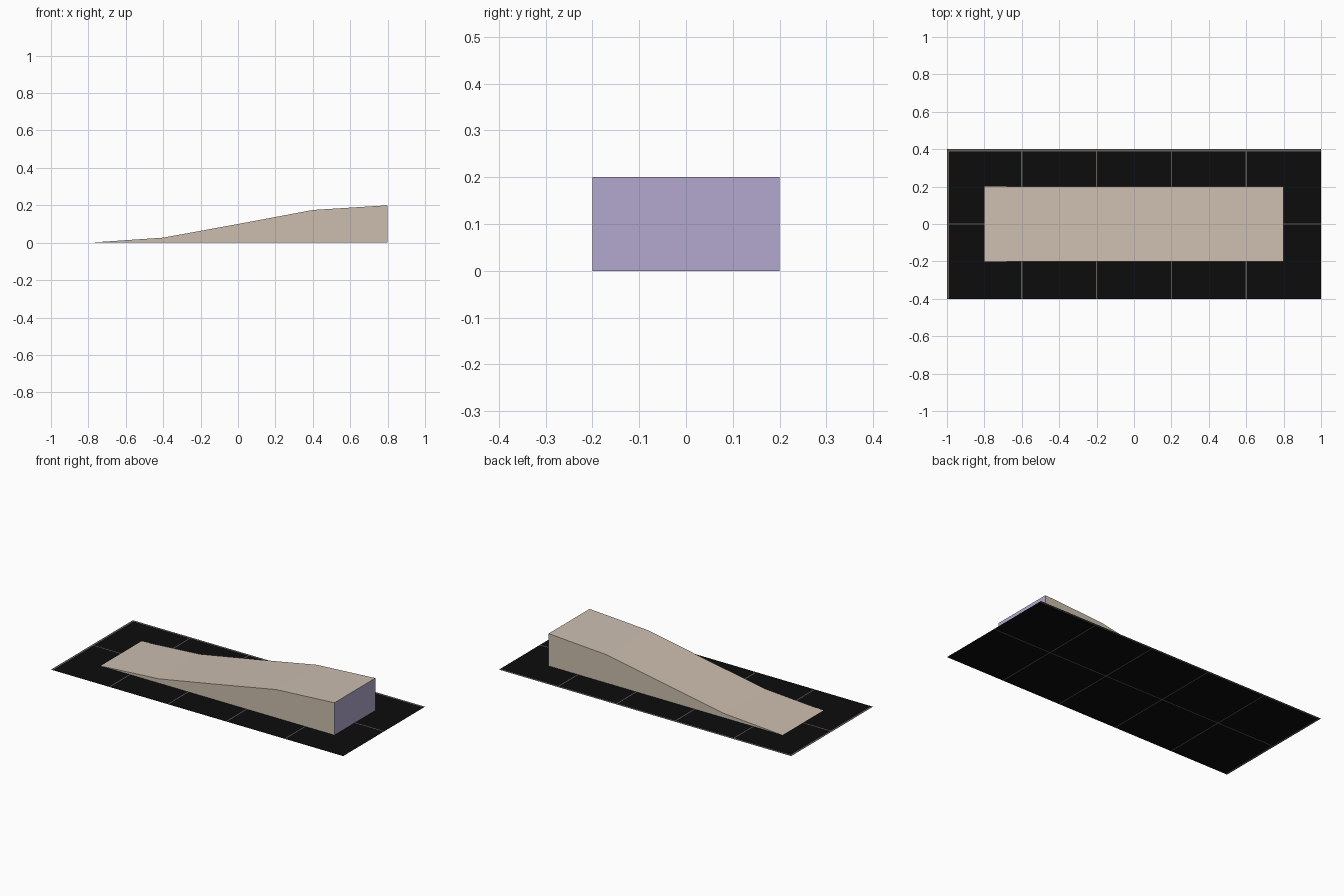
import bpy
import bmesh

if "Cube" in bpy.data.objects:
    bpy.data.objects.remove(bpy.data.objects["Cube"])


def material(name, rgb):
    m = bpy.data.materials.new(name)
    m.diffuse_color = (*rgb, 1)
    m.use_nodes = True
    m.node_tree.nodes["Principled BSDF"].inputs["Base Color"].default_value = m.diffuse_color
    return m


def add_object(name, bm, mats):
    bmesh.ops.recalc_face_normals(bm, faces=bm.faces)
    mesh = bpy.data.meshes.new(name)
    bm.to_mesh(mesh)
    bm.free()
    for m in mats:
        mesh.materials.append(m)
    obj = bpy.data.objects.new(name, mesh)
    bpy.context.collection.objects.link(obj)
    return obj


black = material("black floor", (0.0037, 0.0037, 0.0037))
grey = material("grey grid line", (0.13, 0.12, 0.10))
beige = material("beige top", (0.610, 0.515, 0.434))
sand = material("sand side", (0.597, 0.509, 0.418))
lilac = material("lilac end", (0.445, 0.392, 0.617))

# Floor sheet: 5 x 2 tiles, with thin grey lines cut between them
LINE = 0.003
xs = [-1, -0.988]
for x in (-0.6, -0.2, 0.2, 0.6):
    xs += [x - LINE, x + LINE]
xs.append(1)
ys = [-0.4, -LINE, LINE, 0.388, 0.4]
bm = bmesh.new()
grid = [[bm.verts.new((x, y, 0)) for y in ys] for x in xs]
for i in range(len(xs) - 1):
    for j in range(len(ys) - 1):
        f = bm.faces.new((grid[i][j], grid[i + 1][j],
                          grid[i + 1][j + 1], grid[i][j + 1]))
        f.material_index = 1 if i % 2 == 0 or j % 2 == 1 else 0
for f in bm.faces:
    if f.normal.z < 0:
        f.normal_flip()
add_object("floor_sheet", bm, [black, grey])

# Ramp: S-shaped profile extruded across y, open underneath
profile = [(-0.8, 0), (-0.4, 0.027), (0, 0.1), (0.4, 0.175), (0.8, 0.2), (0.8, 0)]
bm = bmesh.new()
front = [bm.verts.new((x, -0.2, z)) for x, z in profile]
back = [bm.verts.new((x, 0.2, z)) for x, z in profile]
bm.faces.new(front)
bm.faces.new(back[::-1])
for i in range(len(profile) - 1):
    bm.faces.new((front[i], front[i + 1], back[i + 1], back[i]))
bmesh.ops.recalc_face_normals(bm, faces=bm.faces)
bm.normal_update()
for f in bm.faces:
    if abs(f.normal.y) > 0.9:
        f.material_index = 1
    elif abs(f.normal.x) > 0.9:
        f.material_index = 2
add_object("ramp", bm, [beige, sand, lilac])
